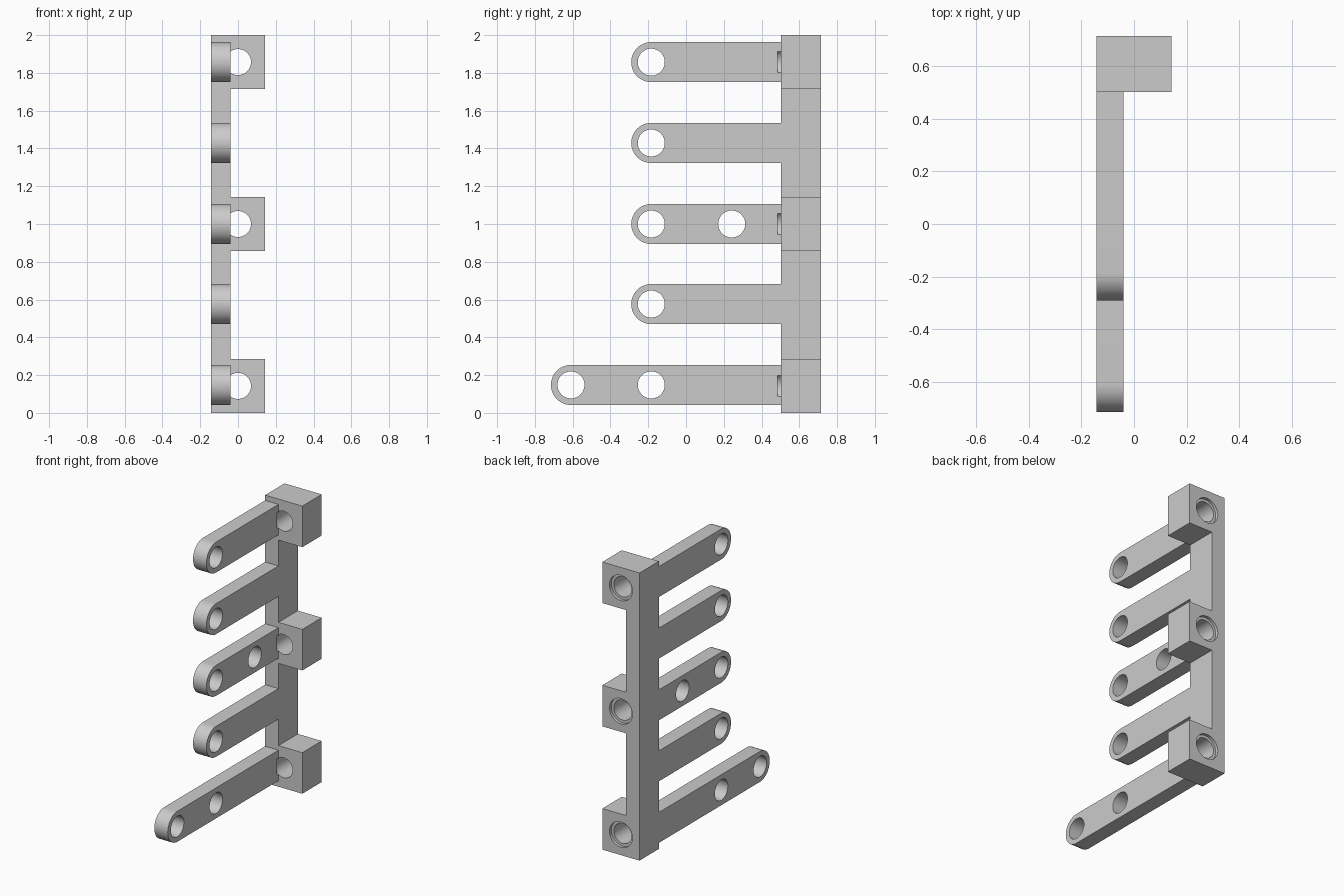
import bpy, bmesh, math

if "Cube" in bpy.data.objects:
    bpy.data.objects.remove(bpy.data.objects["Cube"])

X0, X1, X2 = -0.143, -0.04, 0.143      # left face, arm/spine right face, block right face
SPINE_FRONT, BACK = 0.502, 0.715
BLOCK_Z = (1 / 7, 1.0, 13 / 7)
ARM_R = 0.106
HOLE_R = 0.0715
# arm height, centre of rounded tip
ARMS = [(0.148, -0.609), (0.576, -0.184), (1.0, -0.184), (1.429, -0.184), (1.857, -0.184)]
# pin holes across the arms (y, z)
ARM_HOLES = [(y, z) for z, y in ARMS] + [(-0.184, 0.148), (0.242, 1.0)]

grey = bpy.data.materials.new("light_grey")
grey.diffuse_color = (0.6, 0.6, 0.6, 1)
grey.use_nodes = True
grey.node_tree.nodes["Principled BSDF"].inputs["Base Color"].default_value = grey.diffuse_color


def finish(bm, name):
    bmesh.ops.recalc_face_normals(bm, faces=bm.faces[:])
    me = bpy.data.meshes.new(name)
    bm.to_mesh(me)
    bm.free()
    me.materials.append(grey)
    ob = bpy.data.objects.new(name, me)
    bpy.context.collection.objects.link(ob)
    return ob


def box(name, lo, hi):
    bm = bmesh.new()
    bmesh.ops.create_cube(bm, size=1)
    for v in bm.verts:
        v.co = [(a + b) / 2 + c * (b - a) for a, b, c in zip(lo, hi, v.co)]
    return finish(bm, name)


def cylinder(name, axis, centre, radius, start, end, n=48):
    """Cylinder along x (centre = y, z) or along y (centre = x, z)."""
    bm = bmesh.new()
    ring = []
    for i in range(n):
        t = 2 * math.pi * i / n
        a, b = centre[0] + radius * math.cos(t), centre[1] + radius * math.sin(t)
        ring.append(bm.verts.new((start, a, b) if axis == 'x' else (a, start, b)))
    face = bm.faces.new(ring)
    ext = bmesh.ops.extrude_face_region(bm, geom=[face])
    d = end - start
    bmesh.ops.translate(bm, vec=(d, 0, 0) if axis == 'x' else (0, d, 0),
                        verts=[g for g in ext['geom'] if isinstance(g, bmesh.types.BMVert)])
    return finish(bm, name)


def combine(target, tool, operation):
    mod = target.modifiers.new(operation.lower(), 'BOOLEAN')
    mod.operation, mod.solver, mod.object = operation, 'EXACT', tool
    tool.hide_render = True
    bpy.context.view_layer.objects.active = target
    bpy.ops.object.modifier_apply(modifier=mod.name)
    bpy.data.objects.remove(tool, do_unlink=True)


# Comb outline: spine with five round-tipped arms, extruded across x
outline = [(BACK, 2.0), (BACK, 0.0), (SPINE_FRONT, 0.0)]
for z, tip in ARMS:
    outline.append((SPINE_FRONT, z - ARM_R))
    for i in range(25):
        t = -math.pi / 2 - math.pi * i / 24
        outline.append((tip + ARM_R * math.cos(t), z + ARM_R * math.sin(t)))
    outline.append((SPINE_FRONT, z + ARM_R))
outline.append((SPINE_FRONT, 2.0))
bm = bmesh.new()
face = bm.faces.new([bm.verts.new((X0, y, z)) for y, z in outline])
ext = bmesh.ops.extrude_face_region(bm, geom=[face])
bmesh.ops.translate(bm, vec=(X1 - X0, 0, 0),
                    verts=[g for g in ext['geom'] if isinstance(g, bmesh.types.BMVert)])
rack = finish(bm, "comb_rack")

# Mounting blocks on the spine
for z in BLOCK_Z:
    combine(rack, box("mounting_block", (X1, SPINE_FRONT, z - 1 / 7), (X2, BACK, z + 1 / 7)), 'UNION')

# Pin holes through the arms
for c in ARM_HOLES:
    combine(rack, cylinder("arm_hole", 'x', c, HOLE_R, X0 - 0.1, X1 + 0.1), 'DIFFERENCE')

# Block bores, biting slightly into the arms, with a shallow counterbore at the back
for z in BLOCK_Z:
    combine(rack, cylinder("block_bore", 'y', (0, z), 0.069, 0.485, BACK + 0.1), 'DIFFERENCE')
    combine(rack, cylinder("counterbore", 'y', (0, z), 0.088, BACK - 0.02, BACK + 0.1), 'DIFFERENCE')

bpy.ops.object.select_all(action='DESELECT')
rack.select_set(True)
bpy.context.view_layer.objects.active = rack
bpy.ops.object.shade_smooth_by_angle(angle=math.radians(30))
